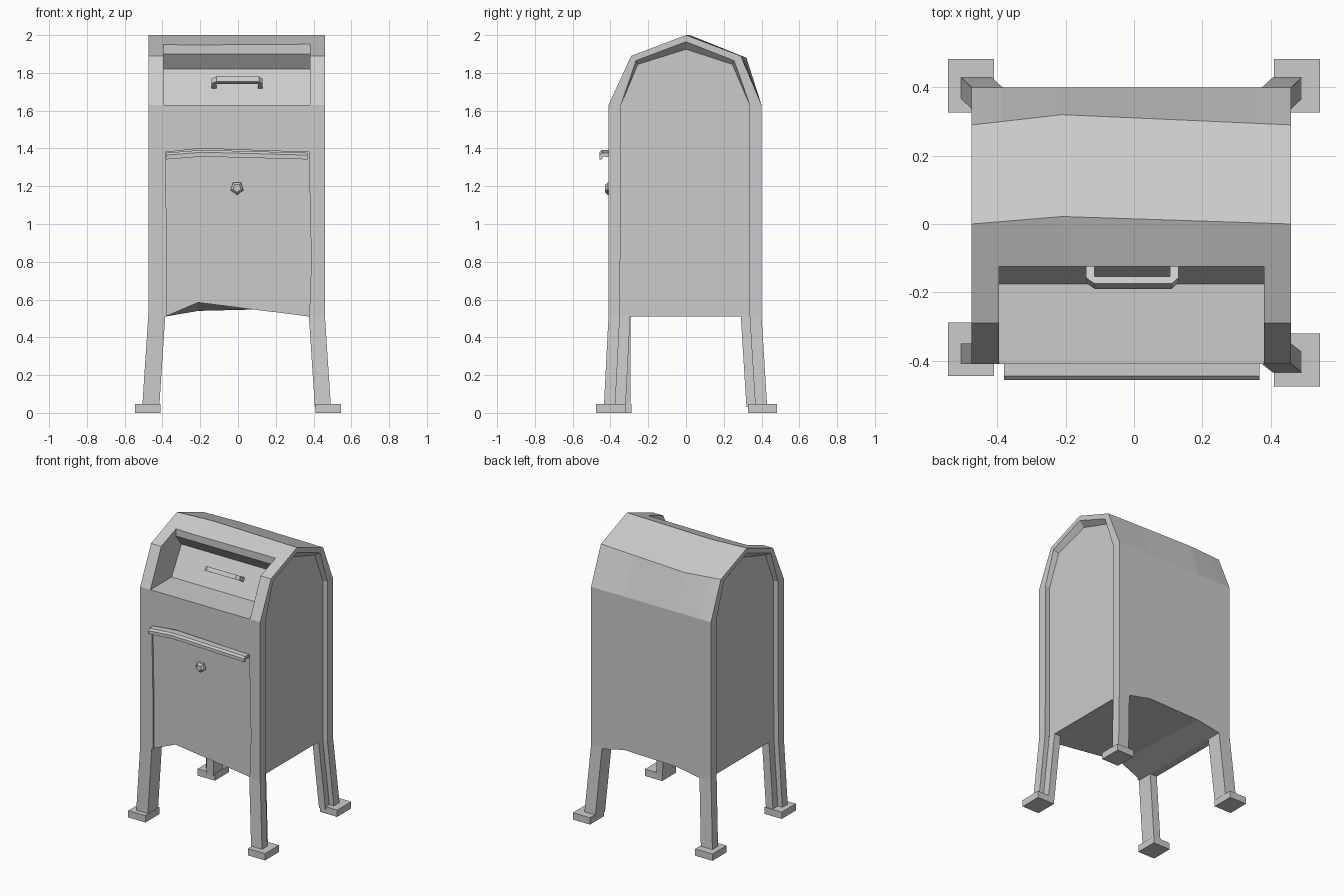
import bpy, bmesh, math
from mathutils import Vector

if "Cube" in bpy.data.objects:
    bpy.data.objects.remove(bpy.data.objects["Cube"])


def loft(name, rings):
    """Closed solid through rings of 3D points."""
    bm = bmesh.new()
    vs = [[bm.verts.new(p) for p in r] for r in rings]
    n = len(rings[0])
    for a, b in zip(vs, vs[1:]):
        for i in range(n):
            j = (i + 1) % n
            bm.faces.new((a[i], a[j], b[j], b[i]))
    bm.faces.new(vs[0][::-1])
    bm.faces.new(vs[-1])
    bmesh.ops.recalc_face_normals(bm, faces=bm.faces[:])
    me = bpy.data.meshes.new(name)
    bm.to_mesh(me)
    bm.free()
    ob = bpy.data.objects.new(name, me)
    bpy.context.collection.objects.link(ob)
    return ob


def at_x(x, prof):
    return [(x, y, z) for y, z in prof]


def rect(x0, x1, y0, y1, z):
    return [(x0, y0, z), (x1, y0, z), (x1, y1, z), (x0, y1, z)]


def cut(ob, cutter):
    m = ob.modifiers.new("cut", 'BOOLEAN')
    m.operation, m.solver, m.object = 'DIFFERENCE', 'EXACT', cutter
    bpy.context.view_layer.objects.active = ob
    bpy.ops.object.modifier_apply(modifier=m.name)
    bpy.data.objects.remove(cutter)


# Body: arched cross-section lofted along x, with a dented roof and underside
def section(t, front_z, back_z):
    return [(-0.41, front_z), (-0.41, 1.63), (-0.29, 1.89), (0.022 * t, 2.0),
            (0.29 + 0.03 * t, 1.89 - 0.01 * t), (0.40, 1.63), (0.40, back_z)]


stations = [(-0.475, 0, 0.51, 0.51), (-0.385, 0.34, 0.51, 0.51),
            (-0.21, 1, 0.585, 0.54), (0.2, 0.39, 0.533, 0.55),
            (0.375, 0.13, 0.51, 0.51), (0.46, 0, 0.51, 0.51)]
body = loft("mailbox_body", [at_x(x, section(t, f, b)) for x, t, f, b in stations])

# Recessed end panels
DEPTH = 0.035


def panel(shoulder_y, shoulder_z, apex):
    return [(-0.35, 0.3), (-0.345, 1.63), (-shoulder_y, shoulder_z), (0, apex),
            (shoulder_y - 0.01, shoulder_z), (0.337, 1.63), (0.337, 0.3)]


rim, floor = panel(0.265, 1.865, 1.965), panel(0.255, 1.845, 1.925)
for edge, s in ((-0.475, -1), (0.46, 1)):
    cut(body, loft("panel_cutter", [at_x(edge + s * 0.05, rim), at_x(edge, rim),
                                    at_x(edge - s * DEPTH, floor)]))

# Deposit opening with shelf, leaning flap and overhanging roof edge
opening = [(-0.6, 1.63), (-0.175, 1.63), (-0.065, 1.82), (-0.125, 1.90),
           (-0.125, 2.1), (-0.6, 2.1)]
cut(body, loft("opening_cutter", [at_x(-0.395, opening), at_x(0.38, opening)]))

# Shallow recess of the collection door
door = [(-0.375, 0.3), (-0.375, 0.8), (-0.385, 1.38), (-0.2, 1.4),
        (0.375, 1.38), (0.388, 0.8), (0.37, 0.3)]
cut(body, loft("door_cutter", [[(x, y, z) for x, z in door] for y in (-0.6, -0.397)]))

# Legs: a corner flange plus a thinner inset web, each on a foot pad
corners = [("front_left", -1, -1, 0.0), ("front_right", 1, -1, 0.025),
           ("back_left", -1, 1, 0.03), ("back_right", 1, 1, 0.03)]
for label, sx, sy, splay in corners:
    xo = -0.475 if sx < 0 else 0.46
    xi = -0.385 if sx < 0 else 0.375
    yo, ym, yi = (-0.41, -0.35, -0.295) if sy < 0 else (0.40, 0.337, 0.29)
    dx, dy = sx * 0.032, sy * splay
    xw = xo - sx * DEPTH
    loft(label + "_leg", [rect(xo + dx, xi + dx, yo + dy, ym + dy, 0.03),
                          rect(xo, xi, yo, ym, 0.515)])
    loft(label + "_leg_web", [rect(xw + dx, xi + dx, ym + dy, yi + dy, 0.03),
                              rect(xw, xi, ym, yi, 0.515)])
    cx = sx * 0.477
    cy = {"front_left": -0.367, "front_right": -0.398}.get(label, 0.405)
    pad = rect(cx - 0.067, cx + 0.067, cy - 0.078, cy + 0.078, 0)
    loft(label + "_foot", [pad, [(x, y, 0.048) for x, y, z in pad]])

# Flap handle: bar on two posts standing square to the leaning flap
up = Vector((0, 0.11, 0.19)).normalized()
out = Vector((0, -up.z, up.y))
base = Vector((0, -0.175, 1.63)) + up * 0.115


def on_flap(x, u, o):
    return tuple(base + Vector((x, 0, 0)) + up * u + out * o)


u_shape = [(-0.14, -0.01), (-0.14, 0.055), (-0.115, 0.075), (0.11, 0.075),
           (0.13, 0.055), (0.13, -0.01), (0.105, -0.01), (0.105, 0.05),
           (-0.115, 0.05), (-0.115, -0.01)]
loft("flap_handle", [[on_flap(x, u, o) for x, o in u_shape] for u in (-0.015, 0.015)])

# Hooked pull rail along the top of the collection door
rail = [(-0.39, 1.377), (-0.445, 1.377), (-0.457, 1.365), (-0.457, 1.342),
        (-0.445, 1.342), (-0.44, 1.358), (-0.39, 1.352)]
loft("door_pull_rail", [at_x(x, [(y, z + d) for y, z in rail])
                        for x, d in ((-0.38, 0), (-0.19, 0.015), (0.368, 0))])

# Five-sided lock
loft("door_lock", [[(-0.005 + r * math.sin(a * math.tau / 5), y,
                     1.19 + r * math.cos(a * math.tau / 5) * -1) for a in range(5)]
                   for r, y in ((0.036, -0.39), (0.036, -0.415), (0.022, -0.428))])
